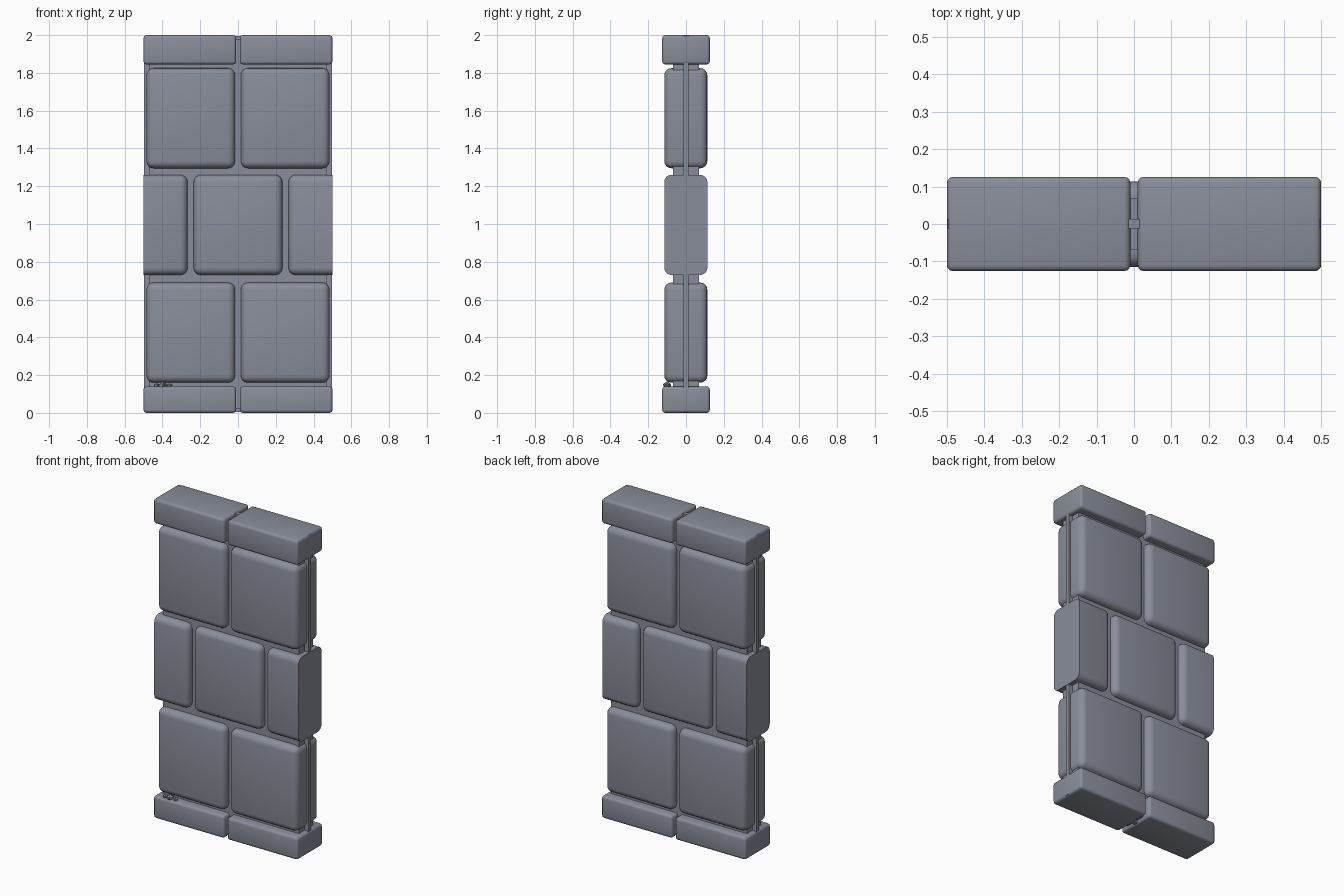
import bpy, bmesh, math, random
from mathutils import Vector

old = bpy.data.objects.get("Cube")
if old:
    bpy.data.objects.remove(old, do_unlink=True)

# Single stone colour
COLOUR = (0.25, 0.27, 0.32, 1)
stone = bpy.data.materials.new("blue_grey_stone")
stone.use_nodes = True
stone.diffuse_color = COLOUR
stone.node_tree.nodes["Principled BSDF"].inputs["Base Color"].default_value = COLOUR


def finish(bm, name):
    mesh = bpy.data.meshes.new(name)
    bm.to_mesh(mesh)
    bm.free()
    mesh.materials.append(stone)
    obj = bpy.data.objects.new(name, mesh)
    bpy.context.collection.objects.link(obj)
    bpy.ops.object.select_all(action="DESELECT")
    obj.select_set(True)
    bpy.context.view_layer.objects.active = obj
    bpy.ops.object.shade_smooth_by_angle(angle=math.radians(35))
    return obj


def block(name, xs, ys, zs, bevel=0, segments=4, trim=None):
    """Rounded box between limits, optionally sliced flat at x = +-trim."""
    bm = bmesh.new()
    bmesh.ops.create_cube(bm, size=1)
    for v in bm.verts:
        v.co = [lo if c < 0 else hi for c, (lo, hi) in zip(v.co, (xs, ys, zs))]
    if bevel:
        bmesh.ops.bevel(bm, geom=bm.edges[:], offset=bevel, segments=segments,
                        profile=0.5, affect="EDGES")
    if trim:
        for side in (-1, 1):
            bmesh.ops.bisect_plane(bm, geom=bm.verts[:] + bm.edges[:] + bm.faces[:],
                                   plane_co=(side * trim, 0, 0),
                                   plane_no=(side, 0, 0), clear_outer=True)
            rim = [e for e in bm.edges if e.is_boundary]
            if rim:
                bmesh.ops.holes_fill(bm, edges=rim)
        bmesh.ops.recalc_face_normals(bm, faces=bm.faces[:])
    return finish(bm, name)


# Recessed mortar and the thin joining tongue
block("mortar_core", (-0.47, 0.47), (-0.07, 0.07), (0.02, 1.98))
block("joining_tongue", (-0.497, 0.497), (-0.012, 0.014), (0.006, 1.994))

# Staggered courses of pillowed blocks
depth = (-0.115, 0.113)
for course, bottom, centres in (("lower", 0.16, (-0.25, 0.25)),
                                ("middle", 0.73, (-0.502, 0, 0.502)),
                                ("upper", 1.295, (-0.25, 0.25))):
    for i, x in enumerate(centres):
        block(f"{course}_block_{i + 1}", (x - 0.235, x + 0.235), depth,
              (bottom, bottom + 0.53), 0.038, trim=0.5)

# Base and cap stones
for course, zs in (("base", (0, 0.14)), ("cap", (1.845, 2))):
    for side, xs in (("right", (-0.5, -0.01)), ("left", (0.01, 0.5))):
        block(f"{course}_stone_{side}", xs, (-0.126, 0.126), zs, 0.016, 3)

# Loose rubble on the base ledge
random.seed(4)
for i, (x, r) in enumerate(((-0.43, 0.018), (-0.4, 0.024), (-0.36, 0.016))):
    bm = bmesh.new()
    bmesh.ops.create_icosphere(bm, subdivisions=1, radius=r)
    for v in bm.verts:
        v.co = v.co * random.uniform(0.8, 1.1) + Vector((x, -0.1, 0.142))
    finish(bm, f"rubble_{i + 1}")
